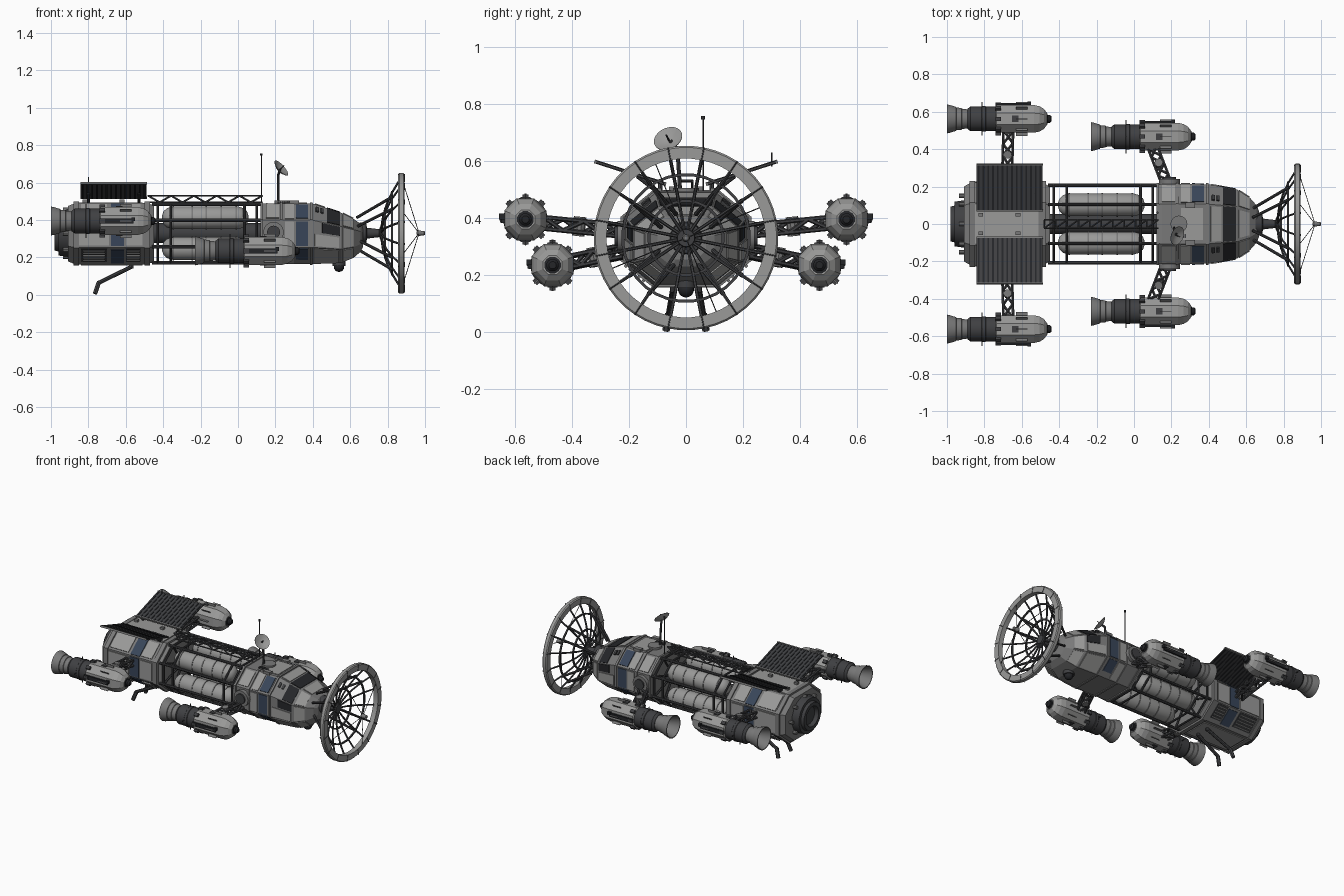
import bpy, bmesh, math
from mathutils import Vector as V, Matrix as M

if "Cube" in bpy.data.objects:
    bpy.data.objects.remove(bpy.data.objects["Cube"])

def mat(name, c):
    m = bpy.data.materials.new(name); m.diffuse_color = (*c, 1); return m
LIGHT, MID = mat("light_grey", (.32, .32, .315)), mat("mid_grey", (.19, .19, .19))
DARK, BLUE = mat("dark_grey", (.05, .051, .055)), mat("blue_panel", (.04, .06, .1))
BLACK = mat("black_glass", (.018, .019, .022))
AX = .33  # height of the ship's long axis

def finish(name, bm, m, smooth=False):
    bmesh.ops.recalc_face_normals(bm, faces=bm.faces)
    me = bpy.data.meshes.new(name); bm.to_mesh(me); bm.free()
    ob = bpy.data.objects.new(name, me); bpy.context.collection.objects.link(ob)
    me.materials.append(m)
    if smooth:
        bpy.ops.object.select_all(action='DESELECT')
        ob.select_set(True); bpy.context.view_layer.objects.active = ob
        bpy.ops.object.shade_smooth_by_angle(angle=math.radians(35))
    return ob

def skin(bm, rings, closed=False):
    n = len(rings[0])
    vs = [[bm.verts.new(p) for p in r] for r in rings]
    pairs = list(zip(vs, vs[1:])) + ([(vs[-1], vs[0])] if closed else [])
    for a, b in pairs:
        for i in range(n):
            bm.faces.new((a[i], a[(i+1) % n], b[(i+1) % n], b[i]))
    if not closed:
        bm.faces.new(vs[0]); bm.faces.new(vs[-1])

def lathe(name, prof, m, n=24, at=(0, 0, AX), closed=False, smooth=True, matrix=None):
    """Turn (x, radius) points about the x axis."""
    bm = bmesh.new()
    ang = [math.tau*(i+.5)/n for i in range(n)]
    skin(bm, [[V((x, r*math.cos(a), r*math.sin(a))) for a in ang] for x, r in prof], closed)
    bm.transform(matrix or M.Translation(at))
    return finish(name, bm, m, smooth)

def rods(name, segs, r, m, n=8):
    bm = bmesh.new()
    for p, q in segs:
        p, q = V(p), V(q); d = q-p
        bmesh.ops.create_cone(bm, cap_ends=True, segments=n, radius1=r, radius2=r, depth=d.length,
            matrix=M.Translation((p+q)/2) @ d.to_track_quat('Z', 'Y').to_matrix().to_4x4())
    return finish(name, bm, m, n > 6)

def boxes(name, items, m):
    """items: (centre, size, rotation about x)"""
    bm = bmesh.new()
    for c, s, a in items:
        bmesh.ops.create_cube(bm, size=1, matrix=M.Translation(c) @ M.Rotation(a, 4, 'X') @ M.Diagonal((*s, 1)))
    return finish(name, bm, m)

OCT = [(1, -.45), (1, .45), (.5, 1), (-.5, 1), (-1, .45), (-1, -.45), (-.5, -1), (.5, -1)]
def ring(x, hw, zt, zb):
    return [V((x, hw*a, (zt+zb)/2 + b*(zt-zb)/2)) for a, b in OCT]
def hull(name, secs, m):
    bm = bmesh.new(); skin(bm, [ring(*s) for s in secs]); return finish(name, bm, m)
def section(secs, x):
    for a, b in zip(secs, secs[1:]):
        if a[0] <= x <= b[0]:
            t = (x-a[0])/(b[0]-a[0]); return ring(*[u+(v-u)*t for u, v in zip(a, b)])
def plates(name, secs, items, m, h=.005):
    """Raised plates following hull faces, mirrored in y: (x0, x1, face, t0, t1)."""
    bm = bmesh.new()
    items = items + [(a, b, (4-k) % 8, 1-u, 1-t) for a, b, k, t, u in items if k not in (2, 6)]
    for x0, x1, k, t0, t1 in items:
        q = []
        for x, t in ((x0, t0), (x1, t0), (x1, t1), (x0, t1)):
            r = section(secs, x); q.append(r[k].lerp(r[(k+1) % 8], t))
        n = (q[1]-q[0]).cross(q[3]-q[0]).normalized()
        if n.dot(q[0]+q[2]-V((q[0].x+q[2].x, 0, 2*AX))) < 0: n = -n
        skin(bm, [[p-n*.003 for p in q], [p+n*h for p in q]])
    return finish(name, bm, m)

# --- rear hull ---
REAR = [(-.91, .2, .475, .18), (-.87, .222, .49, .163), (-.49, .222, .49, .163), (-.45, .2, .48, .175)]
hull("rear_hull", REAR, MID)
for x in (-.88, -.5):
    hull("rear_collar", [(x, .229, .498, .156), (x+.03, .229, .498, .156)], MID)
plates("rear_plates", REAR, [(-.85, -.69, 0, .08, .92), (-.6, -.51, 0, .08, .92), (-.84, -.7, 1, .1, .9), (-.6, -.52, 1, .1, .9),
                             (-.85, -.51, 2, .03, .97), (-.84, -.51, 6, .1, .9)], LIGHT)
plates("rear_blue_panels", REAR, [(-.68, -.61, 0, .05, .95), (-.68, -.61, 1, .05, .95), (-.68, -.61, 7, .1, .9)], BLUE)
plates("rear_louvre_backs", REAR, [(-.84, -.7, 7, .2, .95), (-.6, -.52, 7, .2, .95)], DARK)
plates("rear_louvres", REAR, [(x, x+w, 7, .25+.14*i, .32+.14*i) for i in range(5) for x, w in ((-.83, .12), (-.595, .07))], MID, .014)
lathe("rear_port", [(-.955, .06), (-.98, .07), (-.98, .095), (-.96, .1), (-.96, .122), (-.9, .13)], DARK, 16)
rods("rear_bolts", [((-.9, .15*math.cos(a), AX+.125*math.sin(a)), (-.935, .15*math.cos(a), AX+.125*math.sin(a)))
                    for a in [math.tau*i/8 for i in range(8)]], .012, MID)

# --- tank bay: core, longerons, frames, tanks ---
lathe("bay_core", [(-.46, .055), (.13, .055)], DARK, 12)
OR = ring(0, .208, .485, .172)
rods("longerons", [((-.46, p.y, p.z), (.13, p.y, p.z)) for p in OR], .009, DARK)
rods("bay_frames", [((x, OR[i].y, OR[i].z), (x, OR[(i+1) % 8].y, OR[(i+1) % 8].z)) for x in (-.43, -.36, .035, .1) for i in range(8)], .007, DARK)
rods("bay_struts", [((x, 0, AX), (x, p.y, p.z)) for x in (-.43, .1) for p in OR], .007, DARK, 6)
for sy in (1, -1):
    for sz in (1, -1):
        at = (0, .102*sy, AX+.082*sz)
        prof = [(-.405, .015), (-.398, .035), (-.38, .052), (-.35, .061), (0, .061), (.03, .052), (.048, .035), (.055, .015)]
        lathe("tank", prof, LIGHT, 24, at)
        for x in (-.345, -.245, -.17, -.09, -.01):
            lathe("tank_band", [(x-.004, .061), (x-.004, .064), (x+.004, .064), (x+.004, .061)], MID, 24, at, True)

# --- top truss ---
xs = [-.48+i*.61/10 for i in range(11)]
tr = [((-.48, y, z), (.13, y, z)) for y in (.022, -.022) for z in (.495, .53)]
for i, (a, b) in enumerate(zip(xs, xs[1:])):
    z0, z1 = (.495, .53) if i % 2 else (.53, .495)
    tr += [((a, y, z0), (b, y, z1)) for y in (.022, -.022)] + [((a, -.022, .53), (b, .022, .53)), ((a, -.022, .53), (a, .022, .53))]
rods("top_truss", tr, .005, DARK, 6)

# --- forward cabin ---
CAB = [(.12, .205, .485, .17), (.15, .215, .49, .165), (.4, .212, .488, .165), (.55, .185, .44, .17), (.62, .14, .405, .2), (.655, .1, .38, .23), (.668, .07, .365, .255)]
hull("cabin", CAB, MID)
for x in (.12, .225, .385):
    hull("cabin_collar", [(x, .22, .495, .16), (x+.014, .22, .495, .16)], MID)
plates("cabin_plates", CAB, [(.25, .3, k, .06, .94) for k in (0, 1, 7)] + [(.41, .54, 7, .06, .94), (.41, .54, 0, .05, .5), (.56, .615, 0, .05, .95),
       (.56, .615, 1, .06, .94), (.56, .615, 7, .06, .94), (.15, .22, 1, .1, .9), (.41, .465, 2, .05, .95), (.56, .615, 2, .08, .92), (.25, .37, 2, .1, .9)], LIGHT)
plates("cabin_windows", CAB, [(.475, .545, 1, .05, .95), (.475, .545, 2, .02, .98), (.45, .545, 0, .58, .97)], BLACK, .004)
plates("cabin_blue_panels", CAB, [(.31, .375, 0, .05, .95), (.31, .375, 1, .1, .9), (.31, .375, 7, .3, .95)], BLUE)
plates("cabin_small_hatches", CAB, [(.415+.025*i, .43+.025*i, 1, .55, .8) for i in range(2)] + [(.21+.012*i, .218+.012*i, 2, .75, .85) for i in range(6)], DARK, .009)
boxes("roof_boxes", [((.3, .1*s, .495), (.05, .03, .02), 0) for s in (1, -1)] + [((-.82+.2*i, .05*s, .5), (.025, .02, .02), 0) for s in (1, -1) for i in range(2)], MID)
lathe("nose_stem", [(.65, .06), (.685, .055), (.69, .03), (.755, .022), (.76, .036), (.78, .03)], DARK, 12)

# ball turret under the nose
lathe("ball_turret", [(.54-.028*math.cos(math.pi*i/8), max(.003, .028*math.sin(math.pi*i/8))) for i in range(9)], BLACK, 16, (0, 0, .15))
rods("turret_neck", [((.54, 0, .155), (.54, 0, .19))], .036, DARK, 12)

# --- front mesh dish ---
lathe("dish_rim", [(.856, .278), (.856, .317), (.863, .323), (.884, .323), (.89, .317), (.89, .278)], LIGHT, 48, closed=True)
def pt(x, r, a): return V((x, r*math.cos(a), AX+r*math.sin(a)))
bowl = lambda r: .765+.1*(r/.29)**2
A16 = [math.tau*(i+.5)/16 for i in range(16)]
R = [.02, .1, .16, .22, .285]
rods("dish_ribs", [(pt(bowl(r), r, a), pt(bowl(q), q, a)) for a in A16 for r, q in zip(R, R[1:])], .006, DARK, 6)
for r in (.13, .222):
    x = bowl(r)
    lathe("dish_hoop", [(x-.005, r-.005), (x-.005, r+.005), (x+.005, r+.005), (x+.005, r-.005)], DARK, 32, closed=True)
# thin seams across the rim, front and back
rods("dish_rim_seams", [(pt(x, .28, a), pt(x, .322, a)) for a in A16 for x in (.889, .857)], .003, DARK, 6)
A6 = [math.tau*(i+.5)/8 for i in (0, 1, 2, 3, 4, 5, 6, 7)]
rods("dish_support_struts", [(pt(.635, .09, a), pt(bowl(.235)-.004, .235, a+math.pi/16*s)) for a, s in zip(A6, (1, -1)*4)], .008, DARK)
rods("feed_wires", [(pt(.885, .285, math.tau*i/4+.39), pt(.965, .01, math.tau*i/4+.39)) for i in range(4)], .002, DARK, 6)
lathe("feed_horn", [(.955, .008), (.962, .015), (.975, .015), (.98, .012), (.995, .012), (1, .008)], MID, 12)

# --- solar panels on the roof ---
tilt = math.atan2(.08, .25)
for s in (1, -1):
    rot = M.Rotation(s*tilt, 3, 'X'); c = V((-.665, s*.195, .558))
    boxes("solar_panel", [(c, (.352, .262, .008), s*tilt)], DARK)
    boxes("solar_ridges", [(c+rot @ V((-.165+.0254*i, 0, 0)), (.009, .25, .013), s*tilt) for i in range(14)], BLACK)
    boxes("solar_frame", [(c+rot @ V((0, .128*k, 0)), (.356, .007, .013), s*tilt) for k in (1, -1)], MID)
    rods("solar_brackets", [((x, s*.09, .485), (x, s*y, .515+.32*(y-.07))) for x in (-.8, -.53) for y in (.09, .17)], .008, DARK)
rods("panel_antenna", [((-.8, .3, .58), (-.8, .3, .63))], .003, DARK, 6)

# --- four engines on arms ---
def engine(dx, y, z, s):
    at = (dx, y, z)
    lathe("engine_nozzle", [(-.88, .05), (-.92, .055), (-.922, .059), (-.95, .061), (-.952, .065), (-.985, .075), (-1, .078),
                            (-1, .072), (-.95, .055), (-.89, .03)], MID, 24, at)
    lathe("engine_drum", [(-.89, .055), (-.875, .067), (-.815, .067), (-.812, .07), (-.795, .07), (-.792, .067), (-.735, .067)], DARK, 16, at)
    lathe("engine_body", [(-.74, .072), (-.735, .08), (-.535, .08), (-.505, .073), (-.482, .058), (-.466, .036)], LIGHT, 8, at, smooth=False)
    lathe("engine_tip", [(-.47, .03), (-.463, .03), (-.461, .022), (-.45, .022), (-.44, .013)], BLACK, 12, at)
    E = [math.tau*i/8 for i in range(8)]
    boxes("engine_clamps", [((dx-.725, y+.079*math.cos(a), z+.079*math.sin(a)), (.03, .018, .022), a) for a in E], DARK)
    boxes("engine_panels", [((dx-.6, y+.0735*math.cos(a), z+.0735*math.sin(a)), (.06, .004, .034), a+math.pi/2) for a in E], MID)
    boxes("engine_rail", [((dx-.65, y+s*.079, z), (.18, .012, .026), 0), ((dx-.56, y+s*.082, z+.01), (.02, .02, .02), 0)], BLACK)
    rods("engine_probes", [((dx-.812, y-.09, z), (dx-.812, y+.09, z)), ((dx-.812, y, z-.09), (dx-.812, y, z+.09))], .003, DARK, 6)
    boxes("engine_hatch", [((dx-.635, y, z+t*.074), (.035, .035, .01), 0) for t in (1, -1)], DARK)

def arm(p, q):
    """Truss arm: four tubes with cross bracing and a central knuckle."""
    p, q = V(p), V(q); d = q-p
    u = d.cross(V((0, 0, 1))).normalized(); w = u.cross(d).normalized()
    o = [u*(.026*a)+w*(.02*b) for a, b in ((1, 1), (-1, 1), (-1, -1), (1, -1))]
    seg = [(p+k, q+k) for k in o]
    for i in range(4):
        a, b = p+d*i/4, p+d*(i+1)/4
        seg += [(a+o[j], b+o[(j+1+2*(i % 2)) % 4]) for j in range(4)]
    rods("arm_truss", seg, .008, DARK, 6)
    m = p+d*.55
    rods("arm_knuckle", [(m-w*.034, m+w*.034), (p-d*.06, p+d*.06), (q-d*.06, q+d*.06)], .022, MID, 10)

for s in (1, -1):
    engine(0, s*.562, .395, s); arm((-.68, s*.22, .355), (-.672, s*.5, .383))
    engine(.77, s*.467, .235, s); arm((.175, s*.215, .285), (.1, s*.41, .245))
    rods("arm_socket", [((.19, s*.19, .335), (.19, s*.24, .335))], .055, MID, 16)
    rods("arm_socket_cap", [((.19, s*.23, .335), (.19, s*.25, .335))], .035, DARK, 16)
    # tail skids
    rods("tail_skid", [((-.57, s*.045, .15), (-.75, s*.06, .062)), ((-.57, s*.045, .175), (-.57, s*.045, .14))], .011, DARK)
    rods("tail_skid_foot", [((-.745, s*.06, .065), (-.765, s*.07, .006))], .013, DARK, 6)

# --- comms dish and whip antenna ---
rods("comms_mast", [((.215, -.02, .485), (.215, -.03, .64)), ((.215, -.03, .64), (.225, -.055, .67))], .007, DARK)
rods("comms_base", [((.24, 0, .485), (.24, 0, .505))], .045, MID, 16)
face = V((.7, -.3, .62)).normalized()
mx = M.Translation((.225, -.06, .672)) @ face.to_track_quat('X', 'Z').to_matrix().to_4x4()
lathe("comms_dish", [(-.012, .008), (-.006, .028), (.008, .052), (.01, .052), (-.002, .026), (-.006, .006)], LIGHT, 20, matrix=mx)
rods("comms_feed", [(mx @ V((-.005, 0, 0)), mx @ V((.03, 0, 0)))], .003, DARK, 6)
rods("whip_antenna", [((.125, .06, .48), (.125, .06, .75))], .003, DARK, 6)
rods("whip_tip", [((.125, .06, .745), (.125, .06, .757))], .007, DARK)

for m in bpy.data.materials:
    if m.users and not m.is_grease_pencil:
        m.use_nodes = True
        m.node_tree.nodes["Principled BSDF"].inputs["Base Color"].default_value = m.diffuse_color
